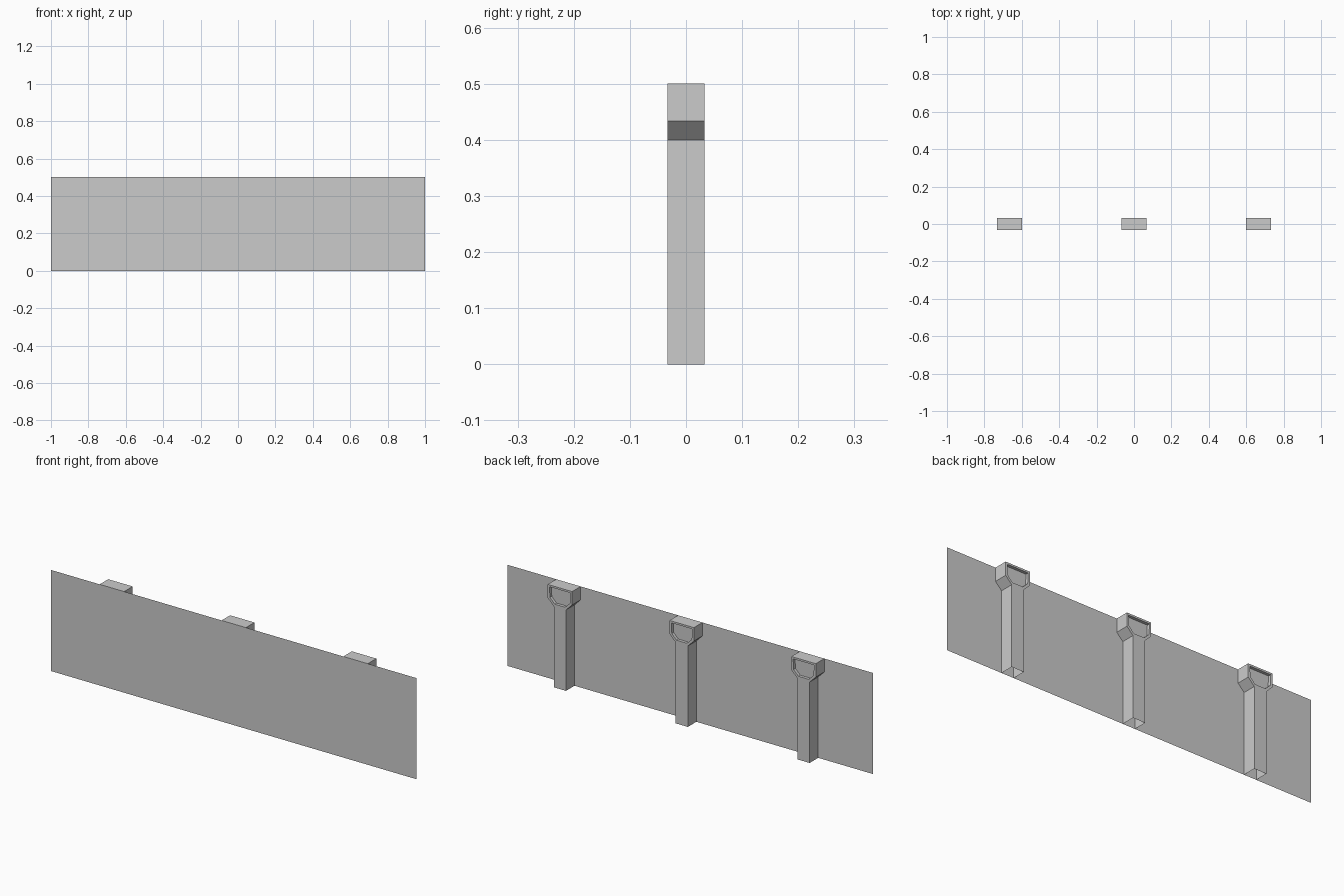
import bpy, bmesh

if "Cube" in bpy.data.objects:
    bpy.data.objects.remove(bpy.data.objects["Cube"])

U = 1 / 30          # post half width, also half the total depth
FRONT, BACK = -U, U


def finish(bm, name, x=0.0):
    bm.normal_update()
    mesh = bpy.data.meshes.new(name)
    bm.to_mesh(mesh)
    bm.free()
    obj = bpy.data.objects.new(name, mesh)
    obj.location.x = x
    bpy.context.collection.objects.link(obj)
    return obj


# Thin flat sheet across the front
bm = bmesh.new()
corners = [(-1, 0), (1, 0), (1, 0.5), (-1, 0.5)]
bm.faces.new([bm.verts.new((x, FRONT, z)) for x, z in corners])
finish(bm, "barrier_panel")


def make_post(name, x):
    bm = bmesh.new()
    # Outline clockwise in x-z: wide head, chamfers, narrow shaft
    outline = [(-2 * U, 0.5), (2 * U, 0.5), (2 * U, 0.5 - 2 * U), (U, 0.4),
               (U, 0), (-U, 0), (-U, 0.4), (-2 * U, 0.5 - 2 * U)]
    back = [bm.verts.new((px, BACK, pz)) for px, pz in outline]
    front = [bm.verts.new((px, FRONT, pz)) for px, pz in outline]

    # Side walls; the bottom stays open and the panel closes the front
    for i in range(8):
        j = (i + 1) % 8
        if i != 4:
            bm.faces.new([back[j], back[i], front[i], front[j]])

    # Back of the shaft and of the head
    bm.faces.new([back[6], back[3], back[4], back[5]])
    head = bm.faces.new([back[i] for i in (0, 1, 2, 3, 6, 7)])
    bm.normal_update()

    # Rim and sunken pocket in the head
    bmesh.ops.inset_individual(bm, faces=[head], thickness=0.0133)
    pocket = bmesh.ops.extrude_discrete_faces(bm, faces=[head])["faces"][0]
    bmesh.ops.translate(bm, verts=pocket.verts[:], vec=(0, -0.0145, 0))
    finish(bm, name, x)


# Three evenly spaced posts
for label, x in (("left", -2 / 3), ("middle", 0), ("right", 2 / 3)):
    make_post(f"{label}_post", x)
